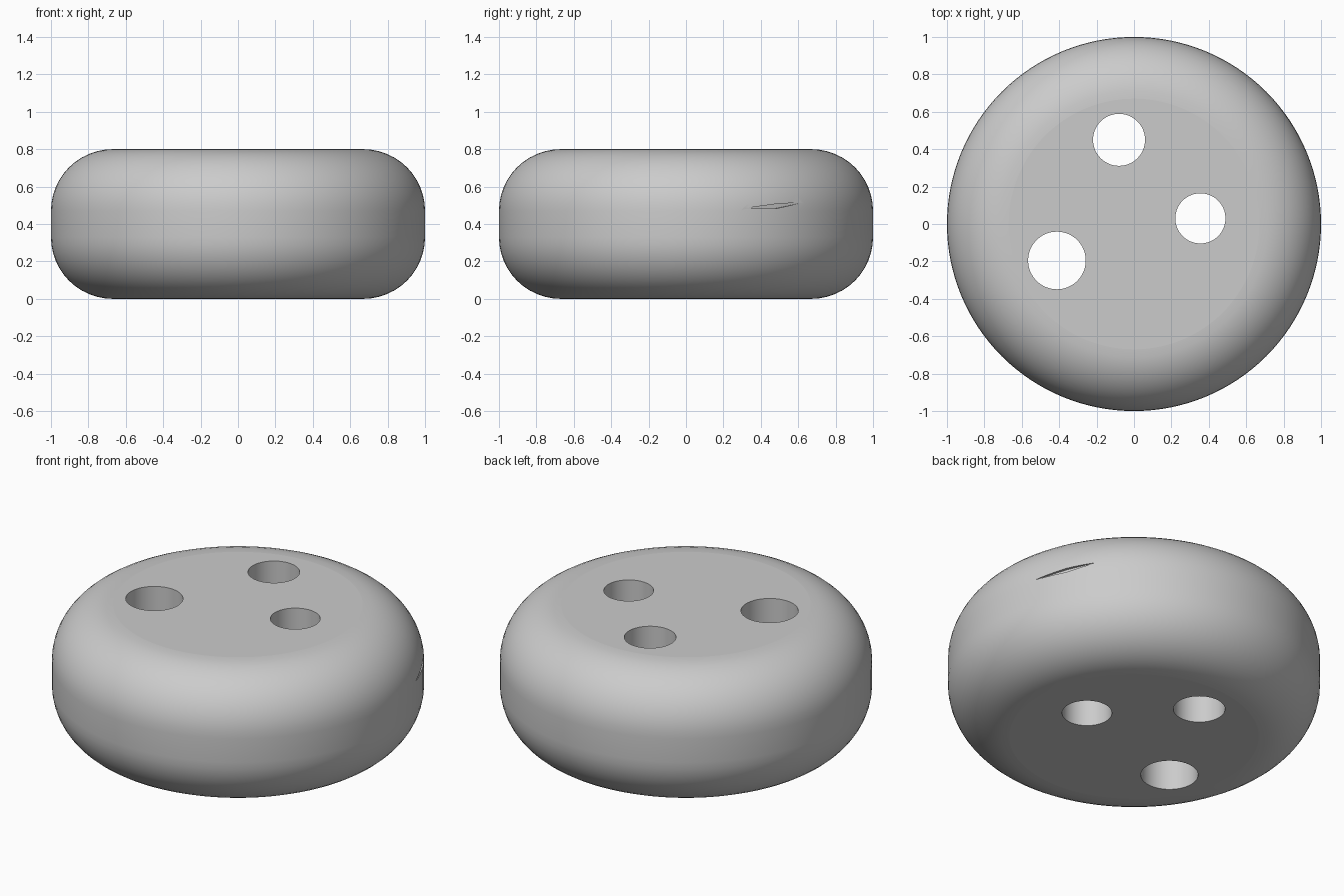
import bpy, bmesh, math
from mathutils import Vector

RADIUS, HEIGHT, ROUND = 1.0, 0.8, 0.33
SIDES, STEPS = 128, 12

if "Cube" in bpy.data.objects:
    bpy.data.objects.remove(bpy.data.objects["Cube"])

grey = bpy.data.materials.new("plain grey")
grey.use_nodes = True
grey.diffuse_color = (0.6, 0.6, 0.6, 1)
grey.node_tree.nodes["Principled BSDF"].inputs["Base Color"].default_value = grey.diffuse_color


def make_object(name, bm):
    bmesh.ops.recalc_face_normals(bm, faces=bm.faces)
    mesh = bpy.data.meshes.new(name)
    bm.to_mesh(mesh)
    bm.free()
    mesh.materials.append(grey)
    obj = bpy.data.objects.new(name, mesh)
    bpy.context.collection.objects.link(obj)
    return obj


def cut(target, cutter):
    """Subtract the cutter, then remove it."""
    mod = target.modifiers.new(cutter.name, "BOOLEAN")
    mod.operation, mod.solver, mod.object = "DIFFERENCE", "EXACT", cutter
    cutter.hide_render = True
    bpy.context.view_layer.objects.active = target
    bpy.ops.object.modifier_apply(modifier=mod.name)
    bpy.data.objects.remove(cutter)


# Round body: lathed rim with quarter-circle shoulders, closed by flat caps
quarter = [i * math.pi / 2 / STEPS for i in range(STEPS + 1)]
inner = RADIUS - ROUND
lower = [(inner + ROUND * math.sin(a), ROUND - ROUND * math.cos(a)) for a in quarter]
profile = lower + [(r, HEIGHT - z) for r, z in reversed(lower)]
bm = bmesh.new()
angles = [2 * math.pi * i / SIDES for i in range(SIDES)]
rings = [[bm.verts.new((r * math.cos(a), r * math.sin(a), z)) for a in angles]
         for r, z in profile]
for low, high in zip(rings, rings[1:]):
    for i in range(SIDES):
        j = (i + 1) % SIDES
        bm.faces.new((low[i], low[j], high[j], high[i]))
bm.faces.new(rings[0])
bm.faces.new(rings[-1])
body = make_object("button_body", bm)

# Three through holes of slightly different sizes
for x, y, r in [(-0.08, 0.45, 0.139), (0.355, 0.03, 0.134), (-0.412, -0.195, 0.154)]:
    bm = bmesh.new()
    bmesh.ops.create_cone(bm, cap_ends=True, segments=64, radius1=r, radius2=r, depth=2)
    bmesh.ops.translate(bm, vec=(x, y, HEIGHT / 2), verts=bm.verts)
    cut(body, make_object("hole_cutter", bm))

# Shallow sliver nick in the left side, bottoming out on a chord of the rim
start, end = [Vector((math.sqrt(1 - y * y), y, 0)) for y in (0.3, 0.63)]
outward = (start + end).normalized()
outline = [(0, 0.482), (0.52, 0.482), (1, 0.516), (0.52, 0.507)]
bm = bmesh.new()
floor = bm.faces.new([bm.verts.new(start.lerp(end, t) + Vector((0, 0, z))) for t, z in outline])
wall = bmesh.ops.extrude_face_region(bm, geom=[floor], use_keep_orig=True)
bmesh.ops.translate(bm, vec=outward * 0.1,
                    verts=[v for v in wall["geom"] if isinstance(v, bmesh.types.BMVert)])
cut(body, make_object("nick_cutter", bm))

# Smooth rim and holes, flat caps
bpy.ops.object.select_all(action="DESELECT")
body.select_set(True)
bpy.context.view_layer.objects.active = body
bpy.ops.object.shade_smooth_by_angle(angle=math.radians(30))
for face in body.data.polygons:
    if abs(face.normal.z) > 0.9999:
        face.use_smooth = False
